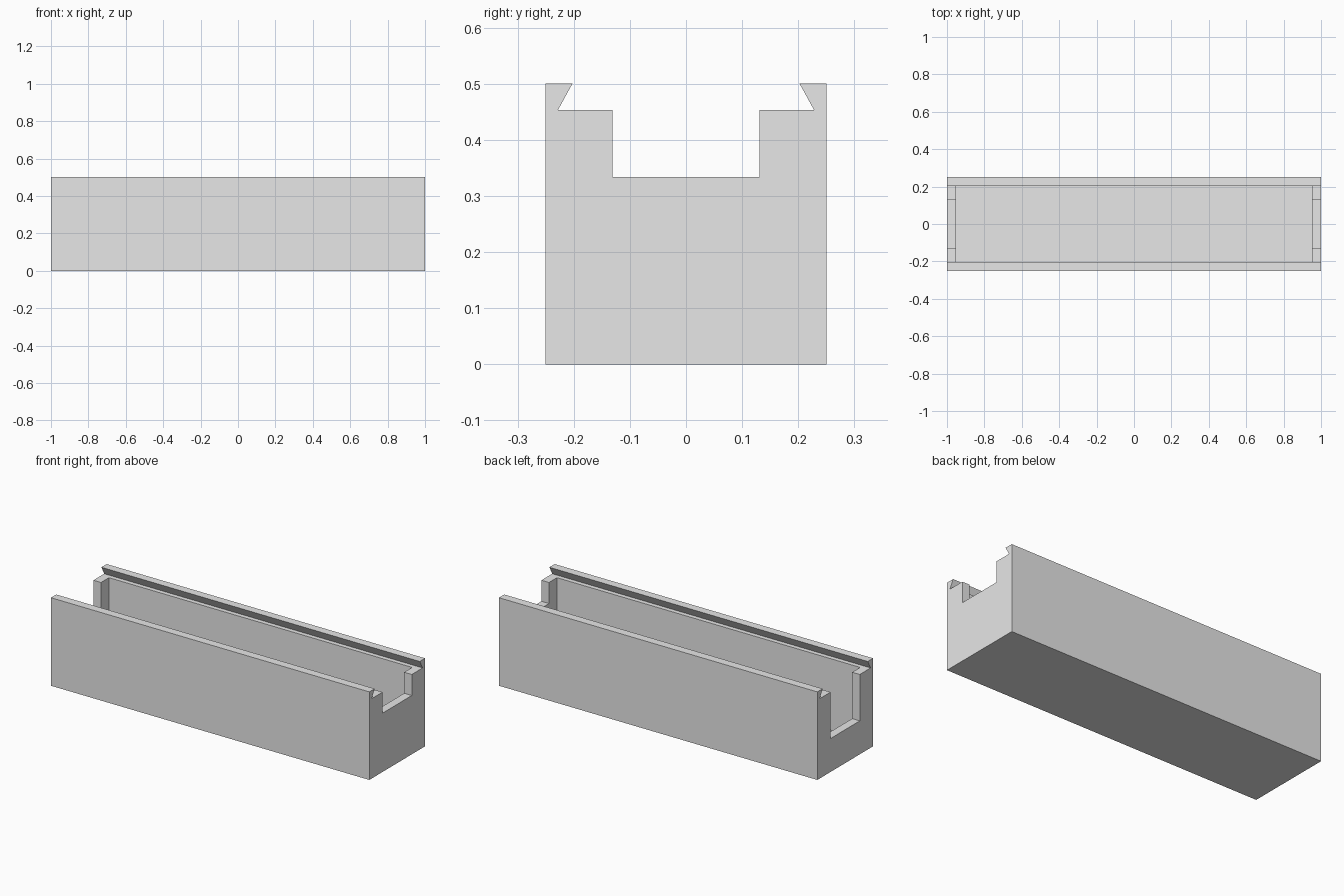
import bpy
import bmesh

LENGTH, WIDTH, HEIGHT = 2.0, 0.5, 0.5
WALL = 0.0475
LEDGE = HEIGHT - WALL + 0.001      # height of the rim below the sliding-lid groove
INNER_X = LENGTH / 2 - WALL
INNER_Y = WIDTH / 2 - WALL
GROOVE_Y = 0.228                   # groove half-width at its foot
NOTCH_Y = 0.131

if "Cube" in bpy.data.objects:
    bpy.data.objects.remove(bpy.data.objects["Cube"], do_unlink=True)

grey = bpy.data.materials.new("light grey")
grey.use_nodes = True
colour = (0.8, 0.8, 0.8, 1.0)
grey.diffuse_color = colour
grey.node_tree.nodes["Principled BSDF"].inputs["Base Color"].default_value = colour


def extrude_profile(name, profile, x0, x1):
    """Extrude a closed (y, z) profile along x."""
    bm = bmesh.new()
    face = bm.faces.new([bm.verts.new((x0, y, z)) for y, z in profile])
    moved = bmesh.ops.extrude_face_region(bm, geom=[face])["geom"]
    verts = [v for v in moved if isinstance(v, bmesh.types.BMVert)]
    bmesh.ops.translate(bm, verts=verts, vec=(x1 - x0, 0, 0))
    bmesh.ops.recalc_face_normals(bm, faces=bm.faces)
    mesh = bpy.data.meshes.new(name)
    bm.to_mesh(mesh)
    bm.free()
    mesh.materials.append(grey)
    obj = bpy.data.objects.new(name, mesh)
    bpy.context.collection.objects.link(obj)
    return obj


def cut_box(target, name, x0, x1, half_y, z0, z1):
    """Subtract a box that is centred on y."""
    profile = [(-half_y, z0), (half_y, z0), (half_y, z1), (-half_y, z1)]
    cutter = extrude_profile(name, profile, x0, x1)
    cutter.hide_render = True
    mod = target.modifiers.new(name, 'BOOLEAN')
    mod.operation = 'DIFFERENCE'
    mod.solver = 'EXACT'
    mod.object = cutter
    bpy.context.view_layer.objects.active = target
    bpy.ops.object.modifier_apply(modifier=name)
    bpy.data.objects.remove(cutter, do_unlink=True)


# Box body with dovetail lips along both long top edges
half = [(WIDTH / 2, 0), (WIDTH / 2, HEIGHT), (INNER_Y, HEIGHT), (GROOVE_Y, LEDGE)]
body = extrude_profile("box_body", half + [(-y, z) for y, z in reversed(half)],
                       -LENGTH / 2, LENGTH / 2)

# Hollow interior
cut_box(body, "cavity", -INNER_X, INNER_X, INNER_Y, WALL, LEDGE + 0.015)

# End notches: shallow on the left end, deep on the right end
for name, side, floor in (("left_notch", 1, 0.334), ("right_notch", -1, 0.19)):
    x0, x1 = sorted((side * (INNER_X - 0.05), side * (LENGTH / 2 + 0.05)))
    cut_box(body, name, x0, x1, NOTCH_Y, floor, LEDGE + 0.015)
